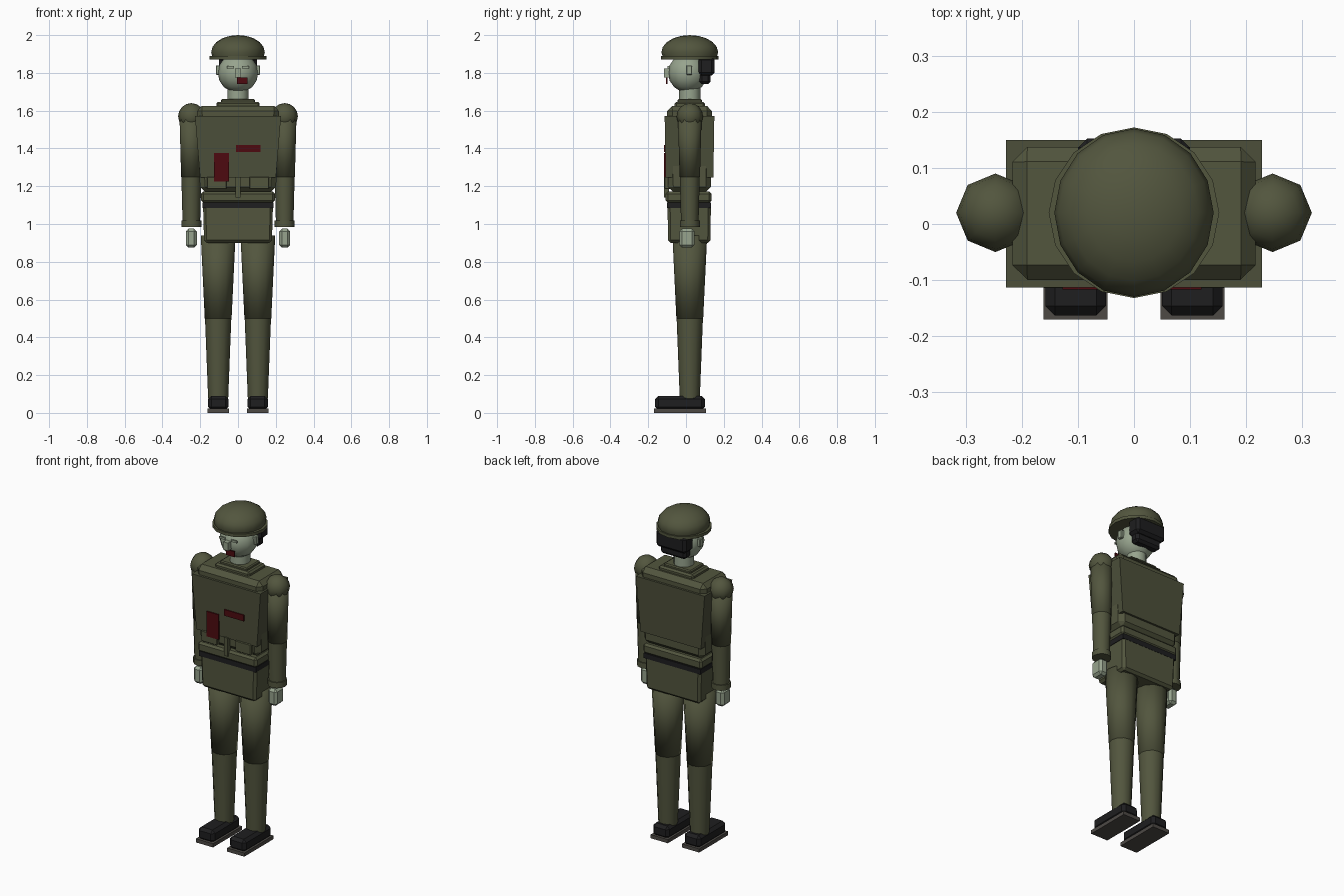
import bpy, bmesh, math
from mathutils import Matrix, Vector

if "Cube" in bpy.data.objects:
    bpy.data.objects.remove(bpy.data.objects["Cube"])


def material(name, r, g, b):
    m = bpy.data.materials.new(name)
    m.use_nodes = True
    m.diffuse_color = (r, g, b, 1)
    m.node_tree.nodes["Principled BSDF"].inputs["Base Color"].default_value = (r, g, b, 1)
    return m


olive = material("olive cloth", .085, .092, .048)
vest_green = material("vest green", .072, .078, .042)
skin = material("pale skin", .31, .37, .27)
black = material("black leather", .013, .013, .014)
red = material("dark red", .075, .003, .005)
sole_grey = material("sole grey", .075, .068, .06)

CY = .02  # body centre line in depth


def finish(name, bm, mat, smooth=None):
    bmesh.ops.recalc_face_normals(bm, faces=bm.faces)
    me = bpy.data.meshes.new(name)
    bm.to_mesh(me)
    bm.free()
    me.materials.append(mat)
    ob = bpy.data.objects.new(name, me)
    bpy.context.collection.objects.link(ob)
    if smooth is not None:
        bpy.ops.object.select_all(action='DESELECT')
        ob.select_set(True)
        bpy.context.view_layer.objects.active = ob
        bpy.ops.object.shade_smooth_by_angle(angle=math.radians(smooth))
    return ob


def box(name, x, y, z, mat, bevel=0, taper=(1, 1)):
    """Box from ranges; taper scales the bottom in x and y."""
    lo, hi = Vector((x[0], y[0], z[0])), Vector((x[1], y[1], z[1]))
    mid, size = (lo + hi) / 2, hi - lo
    bm = bmesh.new()
    bmesh.ops.create_cube(bm, size=1)
    for v in bm.verts:
        if v.co.z < 0:
            v.co.x *= taper[0]
            v.co.y *= taper[1]
        v.co = mid + v.co * size
    if bevel:
        bmesh.ops.bevel(bm, geom=bm.edges[:], offset=bevel, segments=1, affect='EDGES')
    return finish(name, bm, mat)


def cone(name, x, z0, z1, r0, r1, mat, sides=12, smooth=40):
    bm = bmesh.new()
    bmesh.ops.create_cone(bm, cap_ends=True, segments=sides, radius1=r0, radius2=r1,
                          depth=z1 - z0, matrix=Matrix.Translation((x, CY, (z0 + z1) / 2)))
    return finish(name, bm, mat, smooth)


def ball(name, centre, radii, mat, u=12, v=8):
    bm = bmesh.new()
    bmesh.ops.create_uvsphere(bm, u_segments=u, v_segments=v, radius=1,
                              matrix=Matrix.Translation(centre) @ Matrix.Diagonal((*radii, 1)))
    return finish(name, bm, mat, 60)


# Torso, vest and collar
box("torso", (-.218, .218), (-.1, .138), (1.17, 1.625), olive, .027, (.92, .95))
box("vest", (-.228, .228), (-.113, .15), (1.245, 1.572), vest_green, 0, (.88, .96))
box("collar_base", (-.115, .115), (-.06, .1), (1.615, 1.647), olive, .01)
box("collar", (-.09, .09), (-.045, .085), (1.64, 1.662), olive, .006)

# Belt, front strap and pouches
box("waist_belt", (-.195, .195), (-.108, .135), (1.112, 1.172), olive, .012)
box("black_belt", (-.188, .188), (-.1, .133), (1.085, 1.115), black)
box("front_strap", (-.013, .013), (-.116, -.09), (1.14, 1.25), olive)
for name, s in (("left", 1), ("right", -1)):
    box(name + "_pouch", sorted((s * .06, s * .165)), (-.114, -.08), (1.185, 1.25), olive, .004)

# Jacket skirt
box("jacket_skirt", (-.185, .185), (-.098, .132), (.9, 1.1), olive, .014, (.97, .97))

# Stains on the vest front
box("tall_stain", (-.127, -.048), (-.117, -.1075), (1.225, 1.375), red)
box("wide_stain", (-.01, .12), (-.117, -.1085), (1.38, 1.417), red)

# Arms and legs, one set per side
for name, s in (("left", 1), ("right", -1)):
    ax, lx = s * .247, s * .105

    def span(a, b):
        return sorted((s * a, s * b))

    ball(name + "_shoulder", (ax, CY, 1.57), (.07, .07, .07), olive, 8, 8)
    cone(name + "_upper_arm", ax, 1.25, 1.58, .054, .063, olive, smooth=120)
    cone(name + "_forearm", ax, .99, 1.26, .046, .053, olive)
    cone(name + "_cuff", ax, .985, 1.018, .053, .053, olive)
    box(name + "_hand", span(.218, .276), (-.035, .045), (.875, .975), skin, .014)
    cone(name + "_thigh", lx, .5, .94, .071, .092, olive, smooth=120)
    cone(name + "_shin", lx, .075, .51, .053, .07, olive)
    box(name + "_boot", span(.05, .158), (-.163, .1), (.015, .09), black, .017)
    box(name + "_sole", span(.047, .161), (-.17, .105), (0, .022), sole_grey)

    # Eyes and ears
    box(name + "_eye", span(.02, .058), (-.097, -.088), (1.824, 1.836), skin)
    box(name + "_ear", span(.095, .117), (.002, .032), (1.79, 1.84), skin, .004)

# Neck and head
cone("neck", 0, 1.64, 1.73, .056, .056, skin)
ball("head", (0, .01, 1.8), (.107, .105, .105), skin)
box("nose", (-.016, .016), (-.117, -.08), (1.775, 1.822), skin)
box("mouth", (-.004, .05), (-.106, -.098), (1.742, 1.775), red)

# Hair across the back of the head
box("hair", (-.1, .1), (.065, .152), (1.785, 1.885), black, .016)
box("hair_nape", (-.085, .085), (.07, .13), (1.74, 1.81), black, .014)

# Cap: rim and dome
cone("cap_rim", 0, 1.872, 1.89, .152, .152, olive, 16)
bm = bmesh.new()
bmesh.ops.create_uvsphere(bm, u_segments=16, v_segments=10, radius=1)
low = [v for v in bm.verts if v.co.z < -.35]
bmesh.ops.delete(bm, geom=low, context='VERTS')
bmesh.ops.contextual_create(bm, geom=[e for e in bm.edges if e.is_boundary])
for v in bm.verts:
    v.co = Vector((v.co.x * .142, v.co.y * .15 + CY, v.co.z * .09 + 1.91))
finish("cap_dome", bm, olive, 60)
